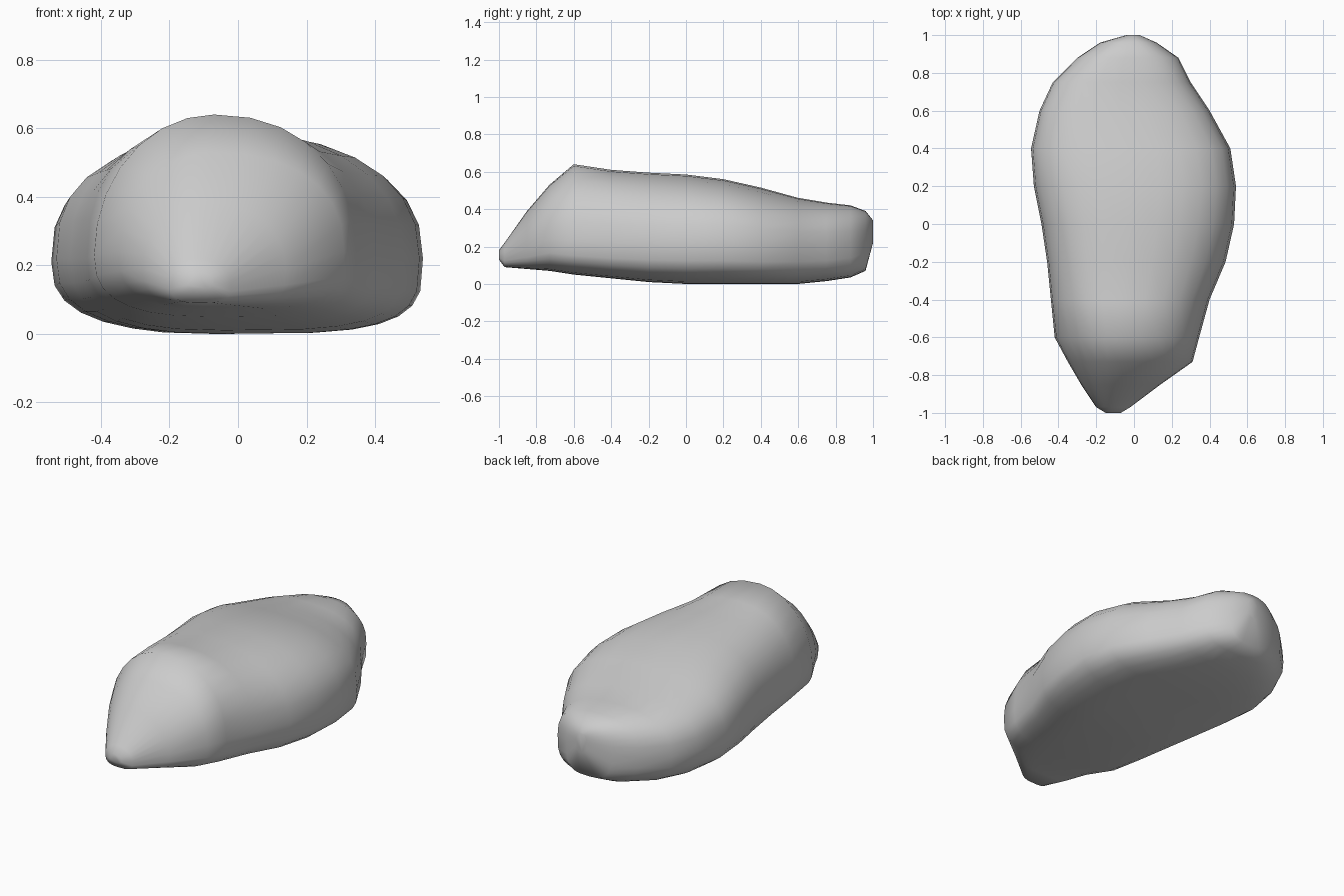
import bpy
import bmesh
import math

# Remove only the default cube
default_cube = bpy.data.objects.get("Cube")
if default_cube:
    bpy.data.objects.remove(default_cube, do_unlink=True)

SIDES = 28
BOTTOM_RIGHT_ROUNDNESS = 2.7
BOTTOM_LEFT_ROUNDNESS = 3.6

# Cross-sections from front to back:
# y, right edge x, left edge x, bottom, top, widest height, crest x,
# right shoulder roundness, left shoulder roundness
SECTIONS = [
    (-1.0, -.15, -.07, .13, .18, .15, -.12, 2, 2),
    (-.97, -.2, -.02, .09, .22, .15, -.12, 2, 2),
    (-.85, -.28, .14, .08, .39, .19, -.1, 2, 2),
    (-.73, -.35, .31, .07, .53, .24, -.08, 2, 2.3),
    (-.6, -.42, .345, .05, .64, .23, -.07, 2, 2.2),
    (-.4, -.44, .4, .03, .61, .22, -.06, 2.4, 2.2),
    (-.2, -.46, .485, .01, .595, .22, -.04, 2.5, 2.2),
    (0, -.49, .53, 0, .585, .22, -.03, 2.5, 2.3),
    (.2, -.53, .54, 0, .56, .22, -.02, 2.6, 2.4),
    (.4, -.545, .51, 0, .515, .21, -.03, 2.7, 2.4),
    (.6, -.5, .4, 0, .46, .21, -.08, 2.6, 2.4),
    (.75, -.43, .3, .015, .435, .21, -.08, 2.6, 2.5),
    (.88, -.3, .235, .035, .42, .22, -.05, 2.5, 2.6),
    (.96, -.18, .12, .07, .39, .24, -.03, 2.5, 2.5),
    (1.0, -.04, .03, .22, .34, .28, -.01, 2, 2),
]


def power(value, exponent):
    """Signed power used for rounded, boxy outlines."""
    return math.copysign(abs(value) ** exponent, value)


def outline(y, right, left, bottom, top, middle, crest, right_shoulder, left_shoulder):
    """Points of one lopsided rounded cross-section."""
    points = []
    for step in range(SIDES):
        angle = math.tau * step / SIDES
        across, up = math.cos(angle), math.sin(angle)
        if across > 0:
            reach = left - crest
            roundness = left_shoulder if up > 0 else BOTTOM_LEFT_ROUNDNESS
        else:
            reach = crest - right
            roundness = right_shoulder if up > 0 else BOTTOM_RIGHT_ROUNDNESS
        height = top - middle if up > 0 else middle - bottom
        x = crest + reach * power(across, 2 / roundness)
        z = middle + height * power(up, 2 / roundness)
        points.append((x, y, z))
    return points


# Stone surface, lofted through the cross-sections
bm = bmesh.new()
rings = [[bm.verts.new(p) for p in outline(*section)] for section in SECTIONS]
for front, back in zip(rings, rings[1:]):
    for i in range(SIDES):
        j = (i + 1) % SIDES
        bm.faces.new((front[i], front[j], back[j], back[i]))
bm.faces.new(rings[0])
bm.faces.new(rings[-1])
bmesh.ops.recalc_face_normals(bm, faces=bm.faces)
for face in bm.faces:
    face.smooth = True

mesh = bpy.data.meshes.new("boulder")
bm.to_mesh(mesh)
bm.free()
boulder = bpy.data.objects.new("boulder", mesh)
bpy.context.collection.objects.link(boulder)

# Plain grey stone
GREY = (.6, .6, .6, 1)
stone = bpy.data.materials.new("grey stone")
stone.use_nodes = True
stone.diffuse_color = GREY
shader = stone.node_tree.nodes["Principled BSDF"]
shader.inputs["Base Color"].default_value = GREY
shader.inputs["Roughness"].default_value = .9
mesh.materials.append(stone)
